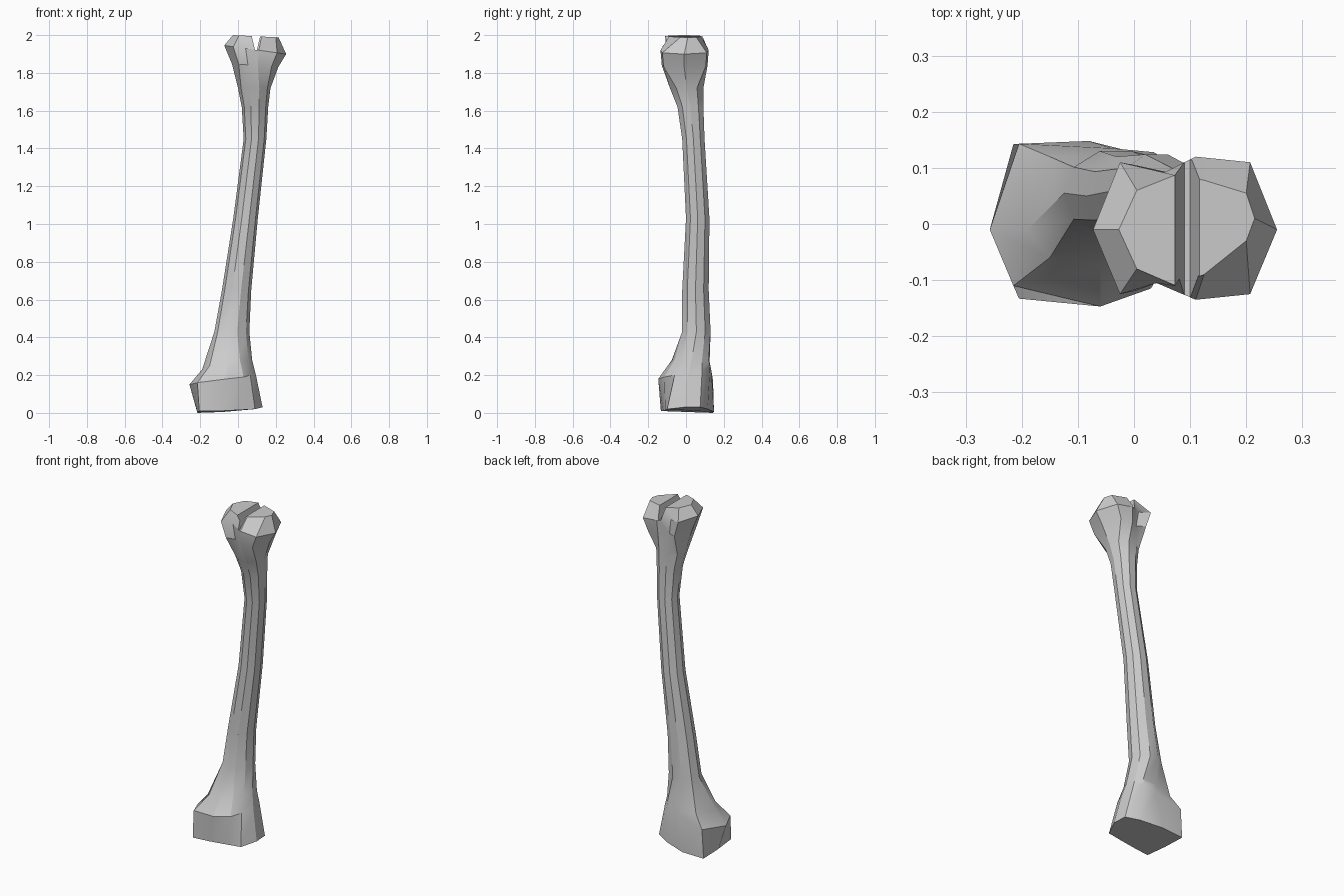
import bpy, bmesh, math

if "Cube" in bpy.data.objects:
    bpy.data.objects.remove(bpy.data.objects["Cube"])

SIDES = 10   # every ring runs counter-clockwise starting at +x


def oval(z, x0, x1, y0, y1):
    """Ten-sided ring filling the given extents."""
    cx, cy, rx, ry = (x0 + x1) / 2, (y0 + y1) / 2, (x1 - x0) / 2, (y1 - y0) / 1.9
    return [(cx + rx * math.cos(i * math.tau / SIDES),
             cy + ry * math.sin(i * math.tau / SIDES), z) for i in range(SIDES)]


def mesh_object(name, rings):
    """Loft rings into a closed solid."""
    bm = bmesh.new()
    loops = [[bm.verts.new(p) for p in ring] for ring in rings]
    for a, b in zip(loops, loops[1:]):
        n = len(a)
        for i in range(n):
            j = (i + 1) % n
            bm.faces.new((a[i], a[j], b[j], b[i]))
    bm.faces.new(loops[0][::-1])
    bm.faces.new(loops[-1])
    bmesh.ops.recalc_face_normals(bm, faces=bm.faces)
    me = bpy.data.meshes.new(name)
    bm.to_mesh(me)
    bm.free()
    ob = bpy.data.objects.new(name, me)
    bpy.context.collection.objects.link(ob)
    return ob


# Flared wedge-shaped foot
foot_base = [(.13, -.01, .03), (.125, .075, .03), (.05, .115, .02), (-.08, .148, .005),
             (-.215, .142, .0), (-.215, .0, .005), (-.205, -.133, .01), (-.1, -.12, .01),
             (.0, -.11, .015), (.09, -.1, .02)]
foot_mid = [(.095, .01, .2), (.08, .085, .22), (.035, .128, .25), (-.04, .135, .22),
            (-.205, .143, .17), (-.257, -.01, .15), (-.215, -.11, .16), (-.06, -.147, .18),
            (.03, -.115, .19), (.065, -.06, .2)]
foot_top = [(.075, .03, .28), (.065, .085, .28), (.035, .12, .28), (-.05, .125, .27),
            (-.15, .12, .24), (-.19, -.01, .23), (-.15, -.06, .25), (-.06, -.075, .28),
            (.01, -.06, .28), (.055, -.02, .28)]

# Slender bowed shaft
shaft = [oval(*r) for r in [
    (.43, -.125, .06, -.02, .13), (.65, -.085, .07, -.02, .12),
    (1.03, -.025, .105, .0, .124), (1.45, .03, .15, -.02, .098),
    (1.62, .02, .16, -.045, .092), (1.72, .0, .172, -.085, .092)]]

# Two-lobed head: outline is pinched at the middle, front and back
head_plan = [(.255, -.01), (.207, .11), (.11, .12), (.04, .085), (-.025, .11),
             (-.073, -.01), (-.025, -.125), (.04, -.105), (.11, -.135), (.207, -.125)]
head_wide = [(x, y, 1.945 - .14 * (x + .07)) for x, y in head_plan]
head_low = [(.09 + (x - .09) * .75, y * .95, 1.84 - .05 * (x - .09)) for x, y in head_plan]
head_cap = [(.215, .01), (.2, .055), (.125, .078), (.075, .088), (.005, .06),
            (-.027, -.01), (.005, -.08), (.075, -.11), (.125, -.09), (.2, -.03)]
head_top = [(x, y, 2.0 - .05 * (x + .027)) for x, y in head_cap]

bone = mesh_object("bone", [foot_base, foot_mid, foot_top, *shaft,
                            head_low, head_wide, head_top])

# V-groove between the head lobes
notch = [(.09, 1.92), (.1, 1.92), (.13, 2.05), (.06, 2.05)]
cutter = mesh_object("groove_cutter", [[(x, y, z) for x, z in notch] for y in (-.3, .3)])
cutter.hide_render = True
mod = bone.modifiers.new("groove", 'BOOLEAN')
mod.operation = 'DIFFERENCE'
mod.solver = 'EXACT'
mod.object = cutter
bpy.context.view_layer.objects.active = bone
bone.select_set(True)
cutter.select_set(False)
bpy.ops.object.modifier_apply(modifier=mod.name)
bpy.data.objects.remove(cutter)

bpy.ops.object.shade_smooth_by_angle(angle=math.radians(28))
